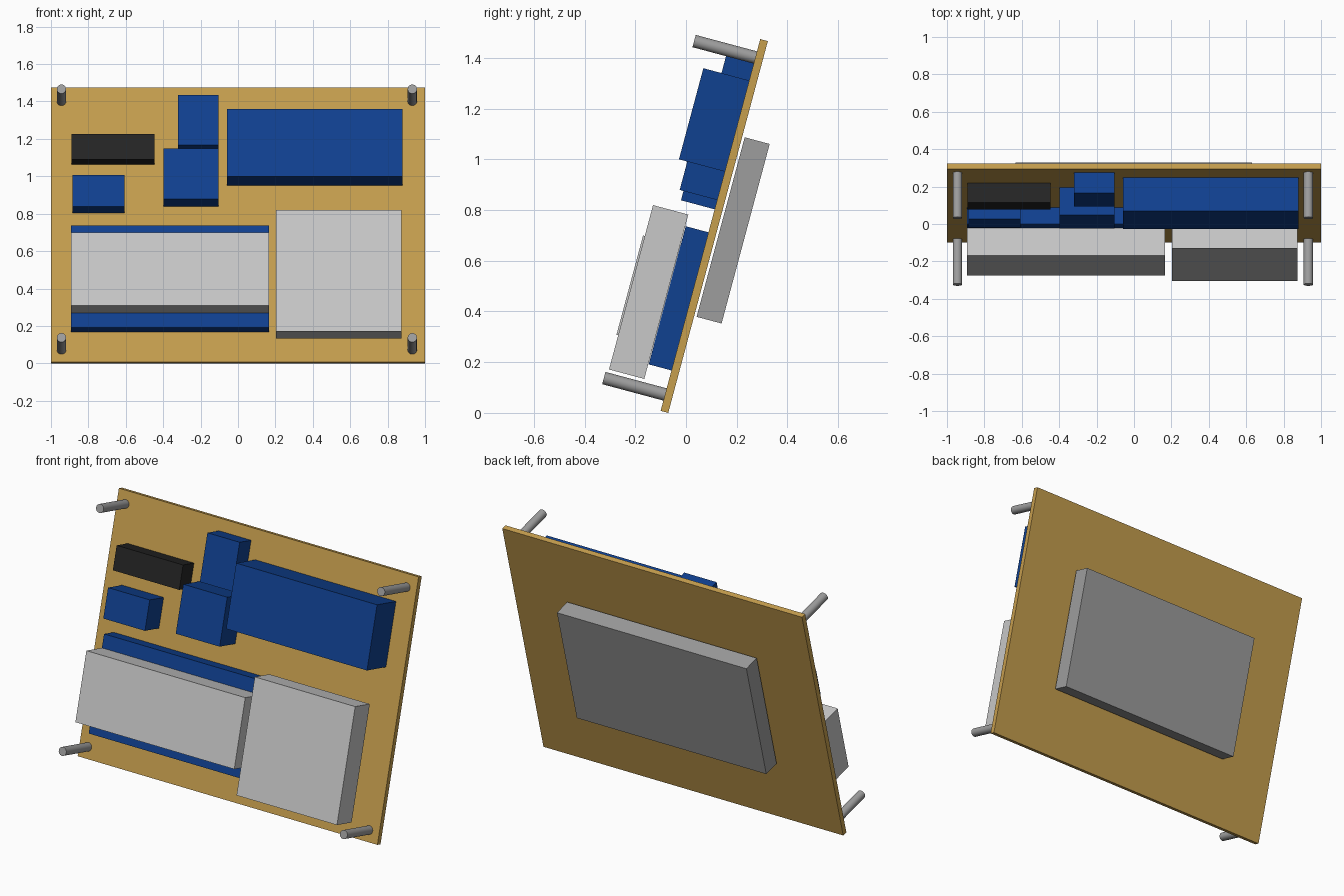
import bpy, bmesh, math
from mathutils import Matrix

if "Cube" in bpy.data.objects:
    bpy.data.objects.remove(bpy.data.objects["Cube"])

# Board frame: x across, y up along the board, z out of its front face
TILT = math.radians(15)
FRAME = Matrix.Translation((0, -0.1, 0.008)) @ Matrix.Rotation(math.pi / 2 - TILT, 4, 'X')


def material(name, rgb):
    m = bpy.data.materials.new(name)
    m.diffuse_color = (*rgb, 1)
    m.use_nodes = True
    m.node_tree.nodes["Principled BSDF"].inputs["Base Color"].default_value = m.diffuse_color
    return m


TAN = material("board tan", (0.565, 0.342, 0.076))
BLUE = material("module blue", (0.005, 0.052, 0.28))
BLACK = material("chip black", (0.018, 0.018, 0.018))
LIGHT = material("light grey", (0.578, 0.578, 0.578))
GREY = material("mid grey", (0.34, 0.34, 0.34))


def finish(name, bm, mat):
    mesh = bpy.data.meshes.new(name)
    bm.transform(FRAME)
    bm.to_mesh(mesh)
    bm.free()
    mesh.materials.append(mat)
    ob = bpy.data.objects.new(name, mesh)
    bpy.context.collection.objects.link(ob)
    return ob


def box(name, mat, x0, x1, v0, v1, w0, w1):
    bm = bmesh.new()
    place = (Matrix.Translation(((x0 + x1) / 2, (v0 + v1) / 2, (w0 + w1) / 2))
             @ Matrix.Diagonal((x1 - x0, v1 - v0, w1 - w0, 1)))
    bmesh.ops.create_cube(bm, size=1, matrix=place)
    return finish(name, bm, mat)


def standoff(name, x, v, radius=0.025, length=0.25):
    bm = bmesh.new()
    bmesh.ops.create_cone(bm, cap_ends=True, segments=24, radius1=radius, radius2=radius,
                          depth=length, matrix=Matrix.Translation((x, v, length / 2)))
    for f in bm.faces:
        f.smooth = len(f.verts) == 4
    for e in bm.edges:
        e.smooth = all(len(f.verts) == 4 for f in e.link_faces)
    return finish(name, bm, GREY)


# Mounting board and the plate behind it
box("mounting_board", TAN, -1, 1, 0, 1.518, -0.031, 0)
box("back_plate", GREY, -0.634, 0.63, 0.395, 1.128, -0.143, -0.041)

# Components on the front
box("black_module", BLACK, -0.89, -0.447, 1.092, 1.233, 0, 0.108)
box("small_module", BLUE, -0.885, -0.607, 0.823, 0.998, 0, 0.1375)
box("upper_module", BLUE, -0.32, -0.105, 1.17, 1.448, 0, 0.113)
box("middle_module", BLUE, -0.398, -0.105, 0.861, 1.141, 0, 0.153)
box("large_module", BLUE, -0.06, 0.88, 0.977, 1.349, 0, 0.187)
box("long_module", BLUE, -0.893, 0.167, 0.165, 0.729, 0, 0.093)
box("long_module_cover", LIGHT, -0.893, 0.167, 0.245, 0.65, 0.093, 0.246)
box("side_box", LIGHT, 0.203, 0.873, 0.105, 0.776, 0.095, 0.239)

# Corner standoffs
for side, x in (("left", -0.944), ("right", 0.932)):
    for level, v in (("lower", 0.067), ("upper", 1.443)):
        standoff(f"{level}_{side}_standoff", x, v)
